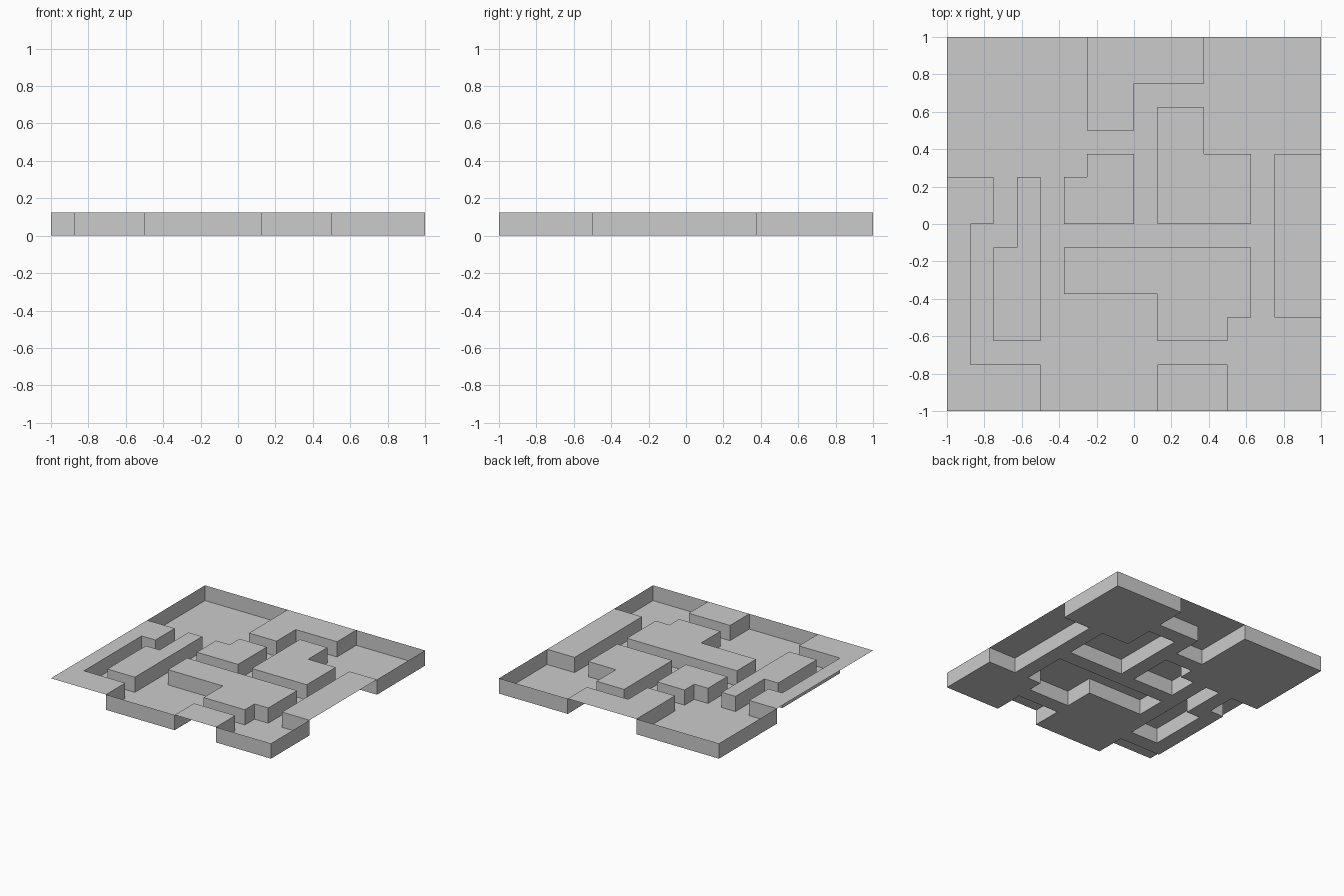
import bpy, bmesh
from mathutils import Vector

if "Cube" in bpy.data.objects:
    bpy.data.objects.remove(bpy.data.objects["Cube"])

C = 0.125          # cell size and step height
N = 8              # cells from the centre to each side

# Raised areas as rectangles (x0, y0, x1, y1) in cells
RAISED = {
    "back_ledge": [(-2, 6, 3, 8), (-2, 4, 0, 6)],
    "corner_ledge": [(-8, -8, -4, -6), (-8, -6, -7, 0), (-8, 0, -6, 2)],
    "left_block": [(-6, -5, -4, -1), (-5, -1, -4, 2)],
    "small_block": [(-3, 0, 0, 2), (-2, 2, 0, 3)],
    "right_block": [(1, 0, 5, 3), (1, 3, 3, 5)],
    "long_block": [(-3, -3, 5, -1), (1, -4, 5, -3), (1, -5, 4, -4)],
    "right_ledge": [(6, -4, 8, 3)],
    "front_ledge": [(1, -8, 4, -6)],
}


def cells(rects):
    return {(i, j) for x0, y0, x1, y1 in rects
            for i in range(x0, x1) for j in range(y0, y1)}


def make(name, quads):
    bm = bmesh.new()
    for q in quads:
        bm.faces.new([bm.verts.new(Vector(p) * C) for p in q])
    bmesh.ops.remove_doubles(bm, verts=bm.verts, dist=1e-4)
    mesh = bpy.data.meshes.new(name)
    bm.to_mesh(mesh)
    bm.free()
    bpy.context.collection.objects.link(bpy.data.objects.new(name, mesh))


def flat(area, z):
    return [[(i, j, z), (i + 1, j, z), (i + 1, j + 1, z), (i, j + 1, z)]
            for i, j in sorted(area)]


# Thin tops of the raised areas, open underneath
high = set()
for name, rects in RAISED.items():
    area = cells(rects)
    high |= area
    make(name + "_top", flat(area, 1))

# Sunken floor everywhere else
low = cells([(-N, -N, N, N)]) - high
make("channel_floor", flat(low, 0))

# Upright walls around the floor: block sides and outer rim
walls, rim = [], []
for i, j in sorted(low):
    for dx, dy in ((1, 0), (-1, 0), (0, 1), (0, -1)):
        n = (i + dx, j + dy)
        if n in low:
            continue
        x, y = i + 0.5 + dx / 2, j + 0.5 + dy / 2
        ax, ay, bx, by = x + dy / 2, y - dx / 2, x - dy / 2, y + dx / 2
        quad = [(bx, by, 0), (ax, ay, 0), (ax, ay, 1), (bx, by, 1)]
        (walls if n in high else rim).append(quad)
make("block_sides", walls)
make("outer_rim", rim)
